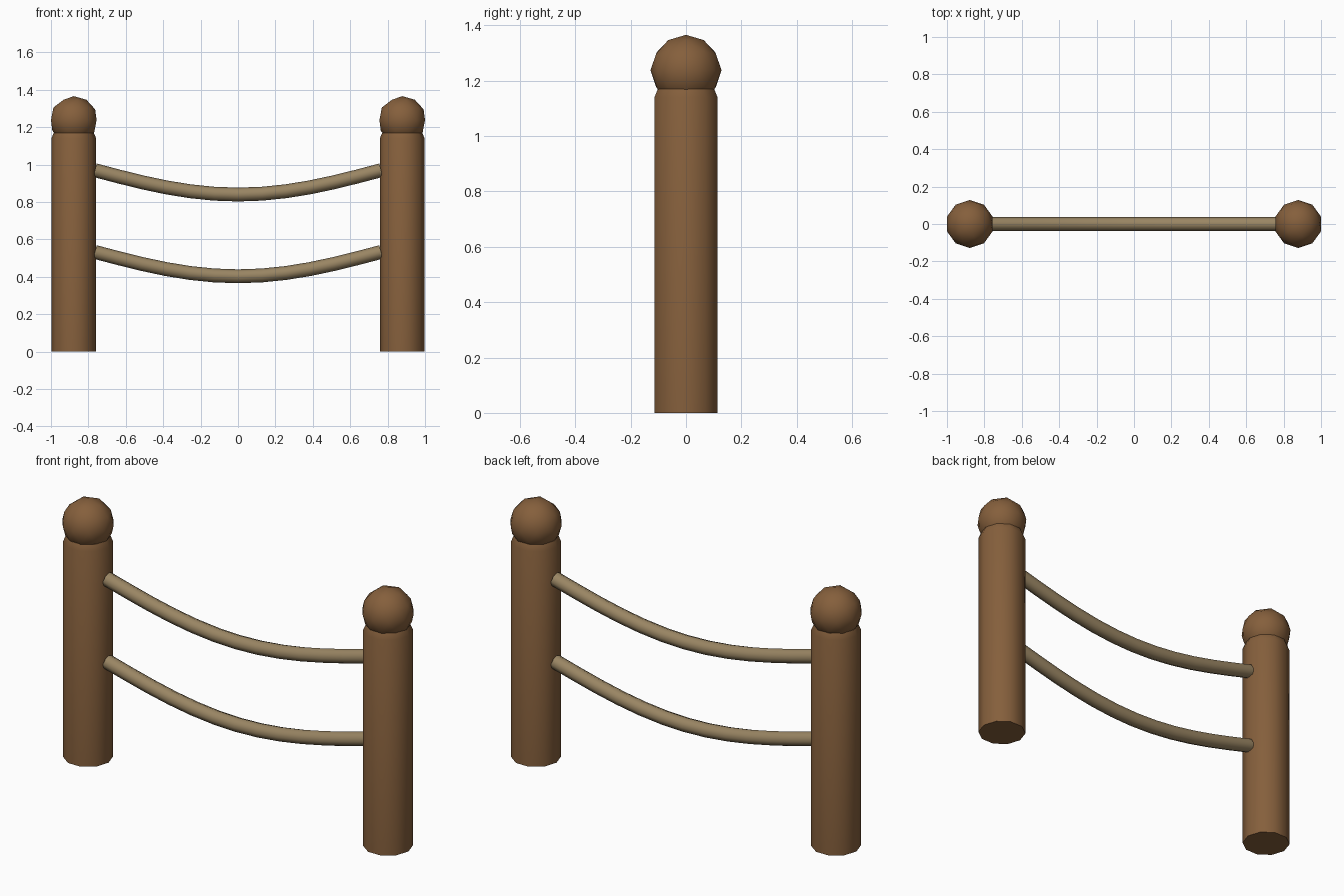
import bpy, bmesh
from math import sin, cos, pi, atan2, radians

if "Cube" in bpy.data.objects:
    bpy.data.objects.remove(bpy.data.objects["Cube"])

def material(name, rgb):
    m = bpy.data.materials.new(name)
    m.diffuse_color = (*rgb, 1)
    m.use_nodes = True
    m.node_tree.nodes["Principled BSDF"].inputs["Base Color"].default_value = m.diffuse_color
    return m

wood = material("wood", (0.235, 0.115, 0.045))
hemp = material("hemp", (0.32, 0.235, 0.125))

def loft(name, rings, mat, angle):
    """Skin a list of vertex rings into a capped tube."""
    bm = bmesh.new()
    loops = [[bm.verts.new(p) for p in ring] for ring in rings]
    n = len(loops[0])
    for a, b in zip(loops, loops[1:]):
        for i in range(n):
            j = (i + 1) % n
            bm.faces.new((a[i], a[j], b[j], b[i]))
    bm.faces.new(loops[0][::-1])
    bm.faces.new(loops[-1])
    bmesh.ops.recalc_face_normals(bm, faces=bm.faces)
    me = bpy.data.meshes.new(name)
    bm.to_mesh(me)
    bm.free()
    finish(bpy.data.objects.new(name, me), mat, angle, link=True)

def finish(ob, mat, angle, link=False):
    if link:
        bpy.context.collection.objects.link(ob)
    ob.data.materials.append(mat)
    bpy.ops.object.select_all(action='DESELECT')
    ob.select_set(True)
    bpy.context.view_layer.objects.active = ob
    bpy.ops.object.shade_smooth_by_angle(angle=radians(angle))

# Posts with a chamfered top, and ball finials
for side, cx in (("left", -0.878), ("right", 0.878)):
    profile = [(0.12, 0), (0.12, 1.14), (0.107, 1.17)]
    loft(side + "_post",
         [[(cx + r * cos(2 * pi * i / 10), r * sin(2 * pi * i / 10), z)
           for i in range(10)] for r, z in profile], wood, 40)
    bpy.ops.mesh.primitive_ico_sphere_add(subdivisions=2, radius=0.128,
                                          location=(cx, 0, 1.238))
    ball = bpy.context.object
    ball.name = side + "_finial"
    finish(ball, wood, 45)

# Sagging ropes strung between the posts
HALF, SAG, R, STEPS, SIDES = 0.765, 0.13, 0.037, 12, 8
for name, z_end in (("upper_rope", 0.97), ("lower_rope", 0.533)):
    rings = []
    for k in range(STEPS + 1):
        t = k / STEPS
        x, z = HALF * (2 * t - 1), z_end - SAG * sin(pi * t)
        tilt = atan2(-SAG * pi * cos(pi * t), 2 * HALF)
        ring = []
        for i in range(SIDES):
            a = 2 * pi * (i + 0.0) / SIDES
            u, v = R * cos(a), R * sin(a)
            ring.append((x - v * sin(tilt), u, z + v * cos(tilt)))
        rings.append(ring)
    loft(name, rings, hemp, 50)
